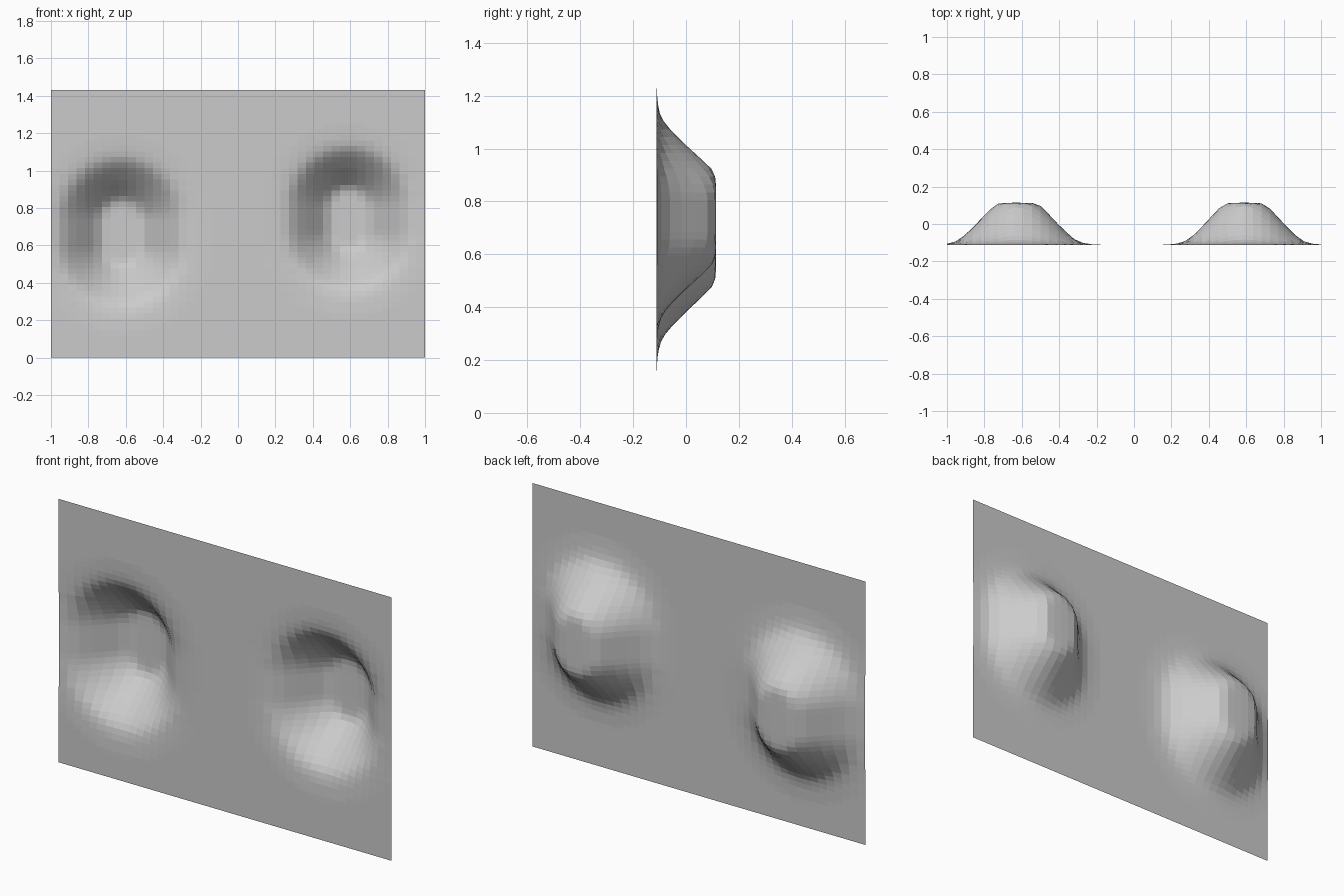
import bpy, bmesh, math

if "Cube" in bpy.data.objects:
    bpy.data.objects.remove(bpy.data.objects["Cube"])

W, H, Y0, DEPTH = 2.0, 1.43, -0.112, 0.226
NX, NZ = 44, 48

# depth falloff of a dent: (normalised radius, fraction of full depth)
PROFILE = [(0, 1), (0.2, 0.995), (0.26, 0.98), (0.33, 0.92), (0.45, 0.71), (0.57, 0.49),
           (0.72, 0.24), (0.8, 0.13), (0.88, 0.06), (1.0, 0.02), (1.2, 0)]

# dents: centre x, lower and upper ends of the oval's core, radius
DENTS = [(-0.625, 0.60, 0.73, 0.385), (0.59, 0.68, 0.80, 0.375)]


def falloff(r):
    for (r0, f0), (r1, f1) in zip(PROFILE, PROFILE[1:]):
        if r <= r1:
            return f0 + (f1 - f0) * (r - r0) / (r1 - r0)
    return 0.0


def dent_depth(x, z):
    best = 0.0
    for cx, lo, hi, rad in DENTS:
        dz = z - min(max(z, lo), hi)
        best = max(best, falloff(math.hypot(x - cx, dz) / rad))
    return best * DEPTH


# upright sheet pressed backwards into two oval hollows
bm = bmesh.new()
rows = []
for j in range(NZ + 1):
    z = H * j / NZ
    row = []
    for i in range(NX + 1):
        x = -W / 2 + W * i / NX
        row.append(bm.verts.new((x, Y0 + dent_depth(x, z), z)))
    rows.append(row)
for a, b in zip(rows, rows[1:]):
    for i in range(NX):
        bm.faces.new((a[i], a[i + 1], b[i + 1], b[i]))

mesh = bpy.data.meshes.new("dented_panel")
bm.to_mesh(mesh)
bm.free()
panel = bpy.data.objects.new("dented_panel", mesh)
bpy.context.collection.objects.link(panel)
